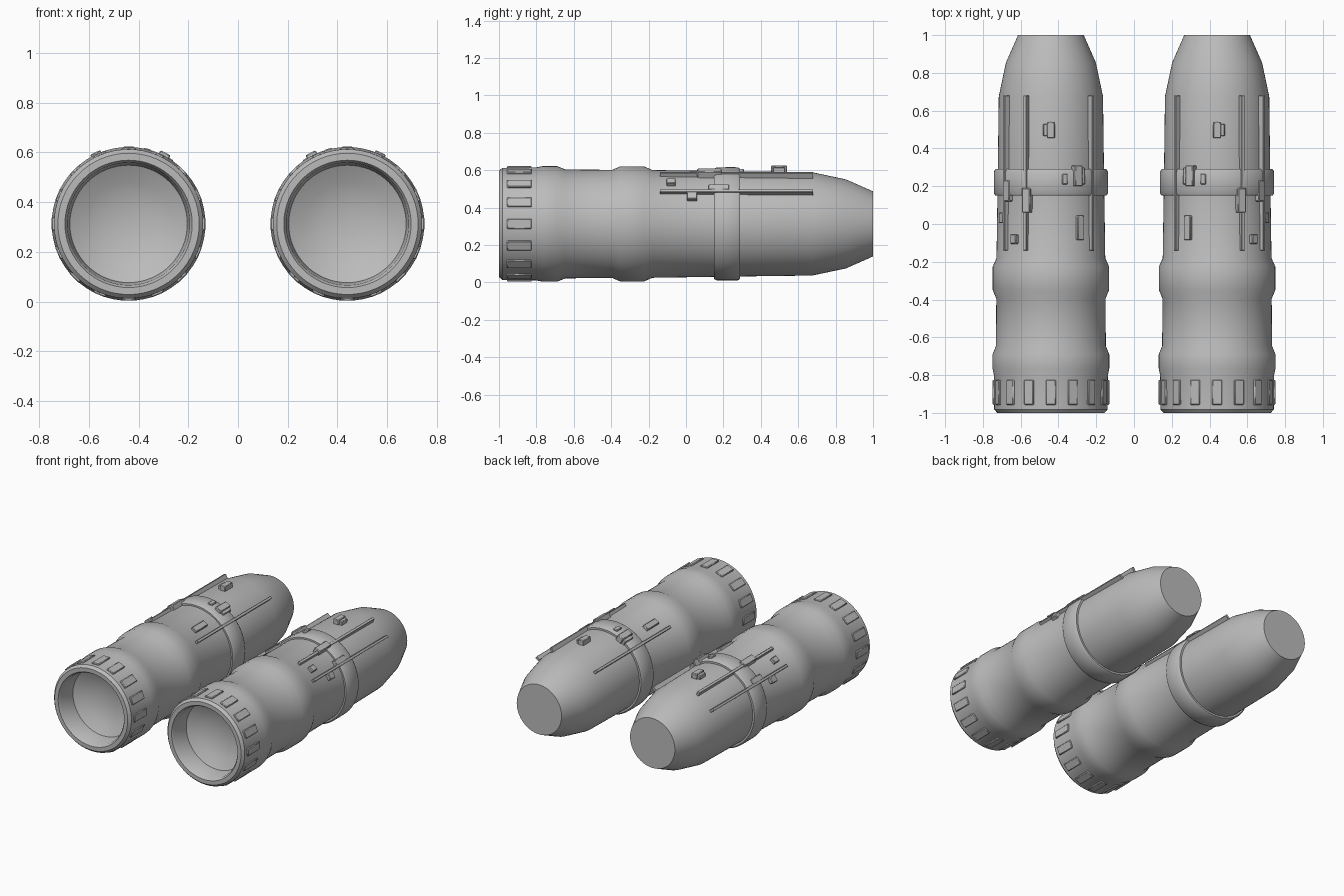
import bpy
import math
from mathutils import Matrix, Vector

if "Cube" in bpy.data.objects:
    bpy.data.objects.remove(bpy.data.objects["Cube"])

AXIS_X, AXIS_Z = 0.44, 0.313
SEGMENTS = 64

grey = bpy.data.materials.new("hull grey")
grey.use_nodes = True
colour = (0.5, 0.5, 0.5, 1)
grey.diffuse_color = colour
grey.node_tree.nodes["Principled BSDF"].inputs["Base Color"].default_value = colour


def finish(name, verts, faces, smooth_angle):
    mesh = bpy.data.meshes.new(name)
    mesh.from_pydata(verts, [], faces)
    mesh.materials.append(grey)
    obj = bpy.data.objects.new(name, mesh)
    bpy.context.collection.objects.link(obj)
    bpy.ops.object.select_all(action="DESELECT")
    obj.select_set(True)
    bpy.context.view_layer.objects.active = obj
    bpy.ops.object.shade_smooth_by_angle(angle=math.radians(smooth_angle))
    return obj


def lathe(name, side, profile, closed=False):
    """Turn a (y, radius) profile around the pod axis."""
    verts, faces = [], []
    n = SEGMENTS
    for y, r in profile:
        for i in range(n):
            a = math.tau * i / n
            verts.append((side * AXIS_X + r * math.sin(a), y, AXIS_Z + r * math.cos(a)))
    rows = len(profile)
    for k in range(rows if closed else rows - 1):
        a, b = k * n, (k + 1) % rows * n
        for i in range(n):
            j = (i + 1) % n
            faces.append((a + i, a + j, b + j, b + i))
    if not closed:
        faces.append(tuple(reversed(range(n))))
        faces.append(tuple(range((rows - 1) * n, rows * n)))
    return finish(name, verts, faces, 40)


def block(name, side, angle, y0, y1, width, r0, r1, bevel=0.004):
    """Box on the hull at an angle from the top, from radius r0 to r1."""
    turn = Matrix.Rotation(side * math.radians(angle), 3, "Y")
    origin = Vector((side * AXIS_X, 0, AXIS_Z))
    verts = [origin + turn @ Vector((x, y, r))
             for x in (-width / 2, width / 2) for y in (y0, y1) for r in (r0, r1)]
    faces = [(0, 1, 3, 2), (4, 6, 7, 5), (0, 4, 5, 1),
             (2, 3, 7, 6), (0, 2, 6, 4), (1, 5, 7, 3)]
    obj = finish(name, verts, faces, 30)
    if bevel:
        mod = obj.modifiers.new("soft edges", "BEVEL")
        mod.width = bevel
        mod.segments = 1
    return obj


# Hull outline, from the bottom of the front recess out and back to the tail
HULL = [(-0.80, 0.03), (-0.808, 0.10), (-0.83, 0.17), (-0.865, 0.236),
        (-0.985, 0.246), (-1.0, 0.256), (-1.0, 0.284), (-0.982, 0.300),
        (-0.80, 0.302), (-0.765, 0.309), (-0.69, 0.309), (-0.645, 0.291),
        (-0.395, 0.289), (-0.35, 0.308), (-0.225, 0.308), (-0.18, 0.288),
        (0.15, 0.283), (0.29, 0.281), (0.675, 0.276), (0.855, 0.238), (1.0, 0.174)]
COLLAR = [(0.15, 0.27), (0.15, 0.294), (0.163, 0.302),
          (0.277, 0.302), (0.29, 0.294), (0.29, 0.27)]

# Hull fittings: name, angle, y start, y end, width, outer radius
FITTINGS = [
    ("top_sensor", 0, 0.455, 0.54, 0.042, 0.312),
    ("top_sensor_tab", 4, 0.465, 0.53, 0.04, 0.304),
    ("collar_latch", -27.5, 0.20, 0.31, 0.046, 0.322),
    ("collar_latch_tab", -32, 0.21, 0.30, 0.04, 0.312),
    ("collar_button", -14, 0.21, 0.265, 0.03, 0.312),
    ("inner_plate", -32, -0.085, 0.045, 0.042, 0.302),
    ("rail_clamp", 25, 0.06, 0.19, 0.046, 0.317),
    ("small_box", 41, -0.105, -0.055, 0.04, 0.308),
    ("collar_clip", 50, 0.12, 0.23, 0.04, 0.308),
    ("outer_box", 60, 0.005, 0.06, 0.045, 0.308),
]

for side, label in ((1, "left"), (-1, "right")):
    lathe(label + "_hull", side, HULL)
    lathe(label + "_collar", side, COLLAR, closed=True)

    # Grip pads around the front rim
    for i in range(16):
        block(f"{label}_grip_pad_{i + 1}", side, i * 22.5, -0.957, -0.825, 0.054, 0.29, 0.309)

    # Long thin rails
    for i, angle in enumerate((-47, 26.6, 54.4)):
        block(f"{label}_rail_{i + 1}", side, angle, -0.14, 0.68, 0.018, 0.27, 0.307, 0.002)

    for name, angle, y0, y1, width, top in FITTINGS:
        block(f"{label}_{name}", side, angle, y0, y1, width, 0.27, top)
